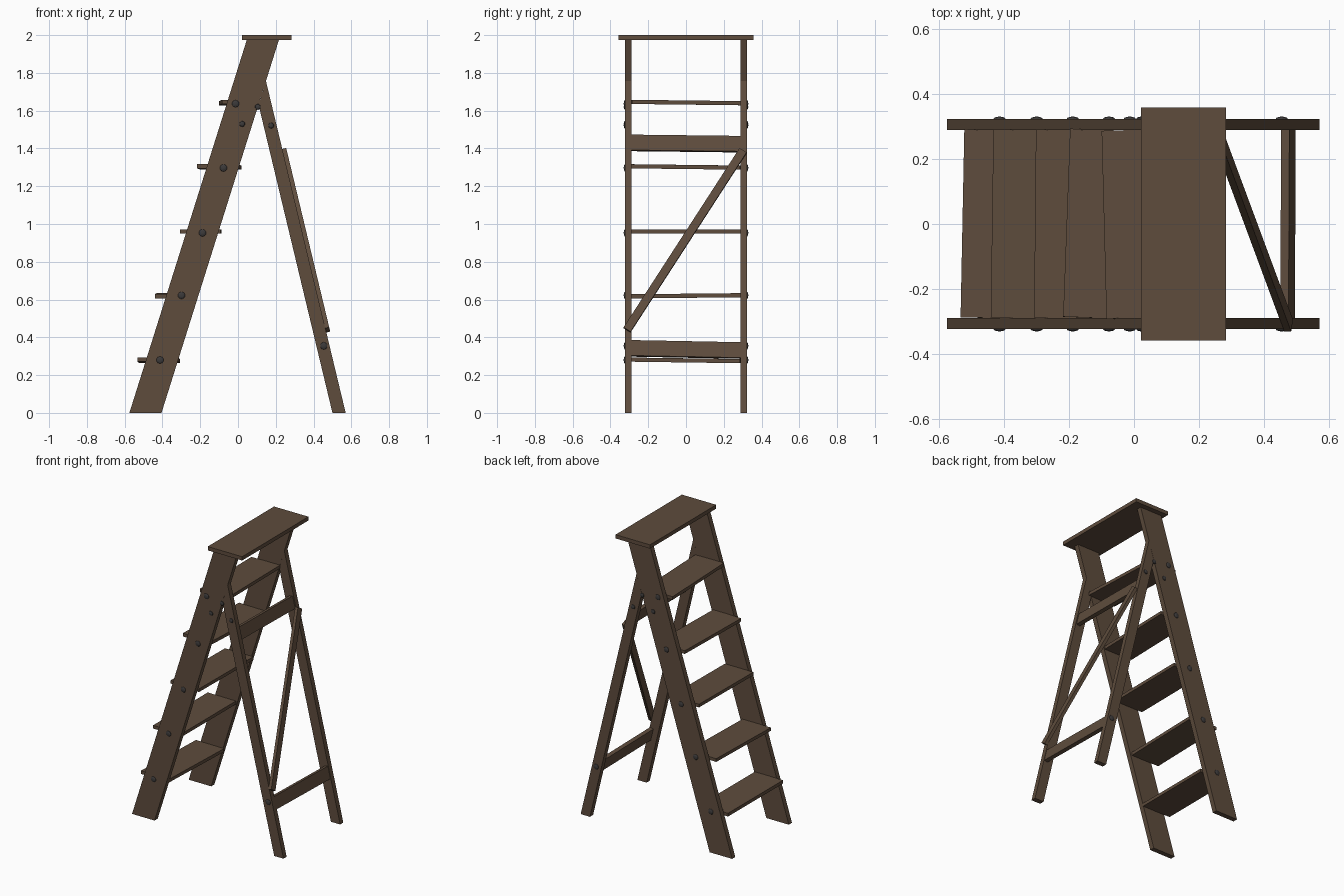
import bpy, bmesh
from mathutils import Vector, Matrix, Euler

if "Cube" in bpy.data.objects:
    bpy.data.objects.remove(bpy.data.objects["Cube"])


def material(name, col):
    m = bpy.data.materials.new(name)
    m.diffuse_color = (*col, 1)
    m.use_nodes = True
    m.node_tree.nodes["Principled BSDF"].inputs["Base Color"].default_value = m.diffuse_color
    return m


WOOD = material("dark brown wood", (0.112, 0.072, 0.046))
IRON = material("dark iron", (0.045, 0.042, 0.042))


def finish(name, bm, mat):
    bmesh.ops.recalc_face_normals(bm, faces=bm.faces[:])
    me = bpy.data.meshes.new(name)
    bm.to_mesh(me)
    bm.free()
    me.materials.append(mat)
    ob = bpy.data.objects.new(name, me)
    bpy.context.collection.objects.link(ob)
    return ob


def side_plank(name, pts, y0, y1):
    """Extrude an xz outline from y0 to y1."""
    bm = bmesh.new()
    f = bm.faces.new([bm.verts.new((x, y0, z)) for x, z in pts])
    r = bmesh.ops.extrude_face_region(bm, geom=[f])
    vs = [v for v in r["geom"] if isinstance(v, bmesh.types.BMVert)]
    bmesh.ops.translate(bm, verts=vs, vec=(0, y1 - y0, 0))
    return finish(name, bm, WOOD)


def box(name, size, rot, loc):
    bm = bmesh.new()
    m = Matrix.Translation(loc) @ rot.to_4x4() @ Matrix.Diagonal((*size, 1))
    bmesh.ops.create_cube(bm, size=1, matrix=m)
    return finish(name, bm, WOOD)


# Side rails and back legs, the legs butting on the rails' rear edge
RAIL = [(-0.575, 0), (-0.405, 0), (0.217, 1.976), (0.047, 1.976)]
LEG = [(0.50, 0), (0.57, 0), (0.148, 1.757), (0.109, 1.631)]
for s, side in ((-1, "front"), (1, "back")):
    side_plank("side_rail_" + side, RAIL, s * 0.289, s * 0.323)
    side_plank("rear_leg_" + side, LEG, s * 0.289, s * 0.323)

# Top board
box("top_board", (0.26, 0.716, 0.026), Matrix.Identity(3), (0.152, 0, 1.987))

# Treads, each slightly askew: front edge x, z, roll, yaw
TREADS = [(-0.527, 0.278, -0.014, -0.020), (-0.436, 0.62, 0.010, -0.014),
          (-0.304, 0.96, 0.0, -0.010), (-0.207, 1.302, -0.012, -0.037),
          (-0.092, 1.643, -0.012, 0.026)]
for i, (x, z, roll, yaw) in enumerate(TREADS):
    box(f"tread_{i + 1}", (0.215, 0.578, 0.022),
        Euler((roll, 0, yaw)).to_matrix(), (x + 0.1075, 0, z))

# Cross bars between the back legs, leaning with them
up = Vector((-0.24, 0, 1)).normalized()
out = Vector((1, 0, 0.24)).normalized()
LEAN = Matrix((out, Vector((0, 1, 0)), up)).transposed()
for name, x, z, roll in (("lower_cross_bar", 0.473, 0.336, -0.02),
                         ("upper_cross_bar", 0.207, 1.426, -0.012)):
    box(name, (0.026, 0.58, 0.084), LEAN @ Matrix.Rotation(roll, 3, 'X'), (x, 0, z))

# Diagonal brace on the outer face of the back legs
a = Vector((0.57 - 0.24 * 0.437, -0.312, 0.437))
b = Vector((0.57 - 0.24 * 1.386, 0.302, 1.386))
d = (b - a).normalized()
box("diagonal_brace", (0.022, (b - a).length, 0.044),
    Matrix((out, d, out.cross(d))).transposed(), (a + b) / 2 + out * 0.010)

# Domed bolt heads on both outer sides: x, z, radius
BOLTS = [(-0.413, 0.28, 0.02), (-0.299, 0.622, 0.02), (-0.188, 0.953, 0.02),
         (-0.077, 1.297, 0.02), (-0.013, 1.637, 0.02), (0.022, 1.53, 0.016),
         (0.105, 1.62, 0.016), (0.175, 1.521, 0.016), (0.454, 0.355, 0.02)]
bm = bmesh.new()
for x, z, r in BOLTS:
    for s in (-1, 1):
        bmesh.ops.create_uvsphere(
            bm, u_segments=10, v_segments=6, radius=1,
            matrix=Matrix.Translation((x, s * 0.322, z))
            @ Matrix.Diagonal((r, 0.008, r, 1)) @ Matrix.Rotation(1.5707963, 4, 'X'))
finish("bolt_heads", bm, IRON)
